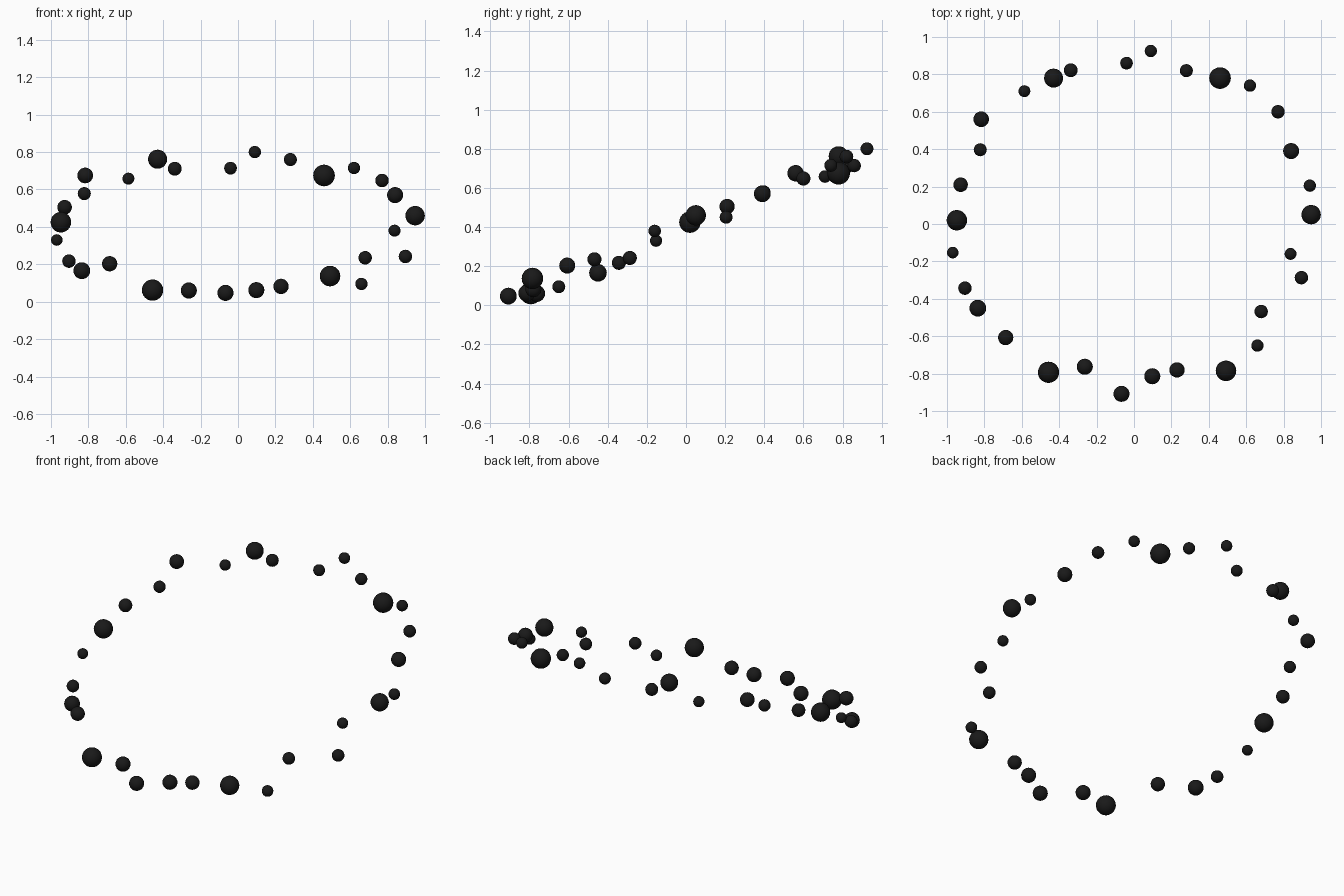
import bpy

black = bpy.data.materials.new("black")
black.diffuse_color = (0.01, 0.01, 0.01, 1)

# Bead positions around the tilted, irregular ring: x, y, z, radius
BEADS = [
    (.09, .925, .80, .033), (.28, .82, .76, .035), (.46, .78, .675, .058),
    (.62, .74, .715, .033), (.77, .60, .648, .036), (.84, .39, .57, .043),
    (.94, .205, .45, .033), (.947, .05, .46, .052), (.837, -.16, .38, .032),
    (.895, -.287, .242, .036), (.68, -.468, .235, .036), (.66, -.65, .095, .033),
    (.492, -.785, .137, .055), (.23, -.78, .082, .041), (.098, -.814, .062, .043),
    (-.067, -.908, .047, .043), (-.263, -.763, .06, .043), (-.457, -.793, .062, .057),
    (-.686, -.607, .203, .041), (-.835, -.45, .166, .045), (-.904, -.343, .217, .036),
    (-.969, -.153, .33, .031), (-.947, .02, .425, .055), (-.927, .21, .505, .039),
    (-.822, .397, .578, .035), (-.817, .56, .675, .042), (-.586, .71, .658, .032),
    (-.43, .78, .762, .051), (-.338, .822, .711, .037), (-.04, .86, .714, .034),
]

# One shared unit sphere, scaled for each bead
bpy.ops.mesh.primitive_uv_sphere_add(segments=20, ring_count=12, radius=1)
first = bpy.context.object
bpy.ops.object.shade_smooth()
first.data.materials.append(black)

for i, (x, y, z, r) in enumerate(BEADS):
    bead = first
    if i:
        bead = first.copy()
        bpy.context.collection.objects.link(bead)
    bead.name = f"bead_{i + 1:02d}"
    bead.location = (x, y, z)
    bead.scale = (r, r, r)
